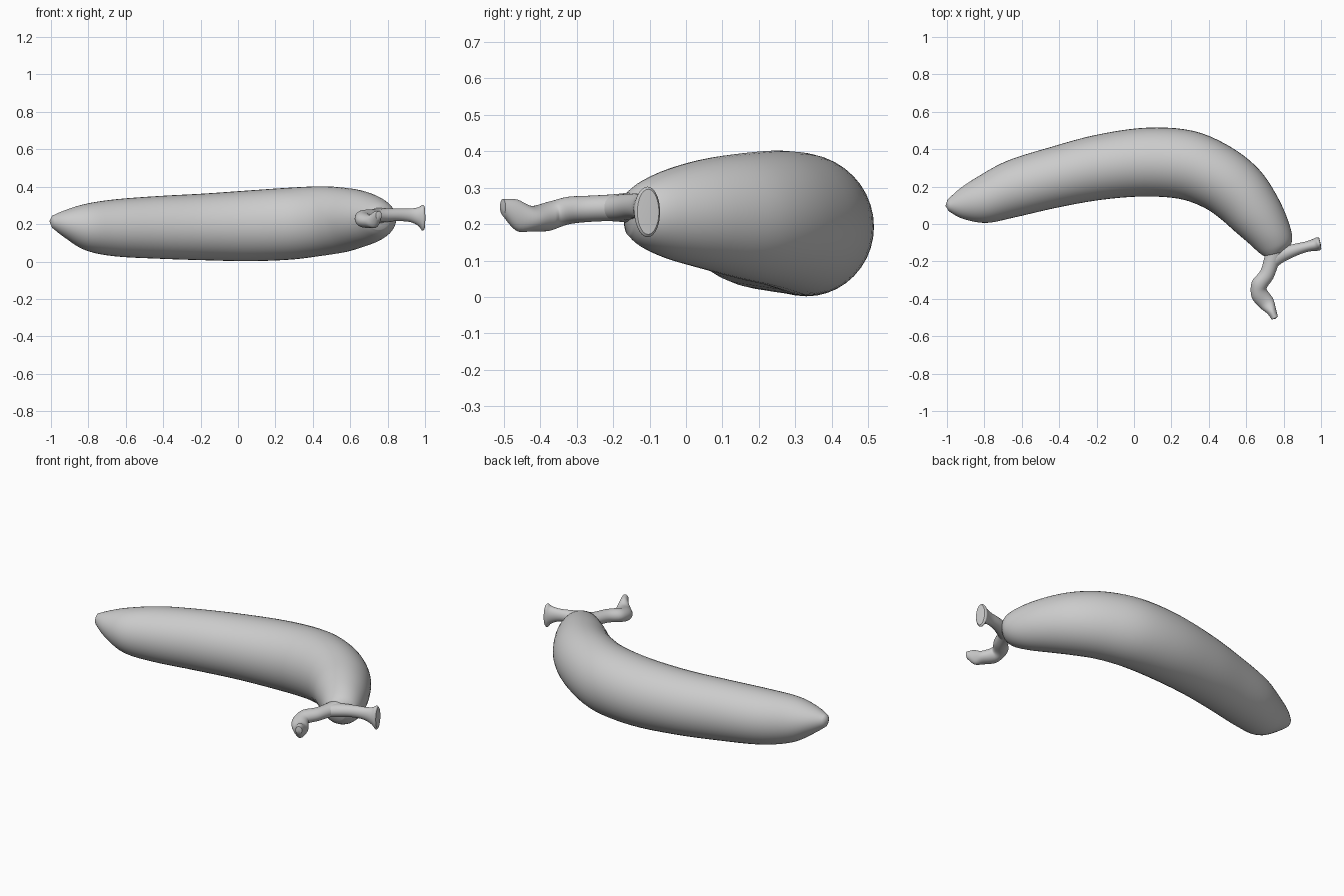
import bpy, bmesh, math
from mathutils import Vector

if "Cube" in bpy.data.objects:
    bpy.data.objects.remove(bpy.data.objects["Cube"])

SIDES, STEPS = 40, 5

grey = bpy.data.materials.new("plain grey")
grey.diffuse_color = (0.6, 0.6, 0.6, 1)
grey.use_nodes = True
grey.node_tree.nodes["Principled BSDF"].inputs["Base Color"].default_value = grey.diffuse_color


def smooth_rows(rows):
    """Catmull-Rom interpolation through rows of numbers."""
    out = []
    for i in range(len(rows) - 1):
        a, b, c, d = (rows[max(0, min(len(rows) - 1, i + k))] for k in (-1, 0, 1, 2))
        for s in range(STEPS):
            t = s / STEPS
            out.append([0.5 * (2 * q + (r - p) * t + (2 * p - 5 * q + 4 * r - u) * t * t
                               + (3 * q - p - 3 * r + u) * t ** 3)
                        for p, q, r, u in zip(a, b, c, d)])
    return out + [list(rows[-1])]


def loft(name, rows, bulge=0.0):
    """Rows: left x, y, right x, y, top z, bottom z of each cross-section."""
    bm = bmesh.new()
    rings, centres = [], []
    for ox, oy, ix, iy, zt, zb in smooth_rows(rows):
        mid = Vector(((ox + ix) / 2, (oy + iy) / 2, (zt + zb) / 2))
        side = Vector(((ox - ix) / 2, (oy - iy) / 2, 0))
        up = Vector((0, 0, (zt - zb) / 2))
        angles = [2 * math.pi * k / SIDES for k in range(SIDES)]
        rings.append([bm.verts.new(mid + side * math.cos(a) + up * math.sin(a)) for a in angles])
        centres.append(mid)
    for r0, r1 in zip(rings, rings[1:]):
        for k in range(SIDES):
            n = (k + 1) % SIDES
            bm.faces.new((r0[k], r0[n], r1[n], r1[k]))
    # close both ends with slightly domed fans
    for ring, c, prev in ((rings[0], centres[0], centres[1]), (rings[-1], centres[-1], centres[-2])):
        tip = bm.verts.new(c + (c - prev).normalized() * bulge)
        for k in range(SIDES):
            bm.faces.new((ring[k], ring[(k + 1) % SIDES], tip))
    bmesh.ops.recalc_face_normals(bm, faces=bm.faces)
    mesh = bpy.data.meshes.new(name)
    bm.to_mesh(mesh)
    bm.free()
    obj = bpy.data.objects.new(name, mesh)
    bpy.context.collection.objects.link(obj)
    mesh.materials.append(grey)
    bpy.ops.object.select_all(action='DESELECT')
    obj.select_set(True)
    bpy.context.view_layer.objects.active = obj
    bpy.ops.object.shade_smooth_by_angle(angle=math.radians(40))
    return obj


def tube(name, path, bulge=0.0):
    """Path points: x, y, z, half width, half height."""
    rows = []
    for i, (x, y, z, w, h) in enumerate(path):
        a, b = path[max(0, i - 1)], path[min(len(path) - 1, i + 1)]
        d = Vector((b[0] - a[0], b[1] - a[1])).normalized()
        rows.append((x - d.y * w, y + d.x * w, x + d.y * w, y - d.x * w, z + h, z - h))
    return loft(name, rows, bulge)


# fruit: outer edge, inner edge, top and bottom along the curve
loft("fruit_body", [
    (-0.997, 0.13, -0.990, 0.068, 0.245, 0.180),
    (-0.93, 0.19, -0.915, 0.028, 0.275, 0.125),
    (-0.84, 0.25, -0.79, 0.006, 0.308, 0.060),
    (-0.68, 0.337, -0.64, 0.035, 0.332, 0.028),
    (-0.45, 0.41, -0.40, 0.09, 0.350, 0.015),
    (-0.20, 0.477, -0.17, 0.13, 0.363, 0.007),
    (0.07, 0.515, 0.05, 0.147, 0.380, 0.002),
    (0.32, 0.497, 0.24, 0.135, 0.395, 0.010),
    (0.52, 0.41, 0.37, 0.09, 0.402, 0.030),
    (0.67, 0.29, 0.46, 0.03, 0.395, 0.050),
    (0.77, 0.14, 0.54, -0.04, 0.378, 0.078),
    (0.83, 0.00, 0.61, -0.10, 0.350, 0.106),
    (0.845, -0.09, 0.665, -0.15, 0.318, 0.138),
    (0.81, -0.145, 0.695, -0.172, 0.290, 0.170)], 0.015)

# stalk: bent branch toward the front, starting inside the fruit
tube("stalk_front_branch", [
    (0.76, -0.13, 0.245, 0.055, 0.045),
    (0.735, -0.20, 0.245, 0.042, 0.037),
    (0.71, -0.27, 0.242, 0.040, 0.036),
    (0.67, -0.325, 0.237, 0.043, 0.038),
    (0.672, -0.375, 0.222, 0.046, 0.040),
    (0.71, -0.425, 0.215, 0.042, 0.035),
    (0.735, -0.465, 0.225, 0.027, 0.043),
    (0.753, -0.503, 0.247, 0.018, 0.022)], 0.005)

# stalk: side branch with a tall flared end
tube("stalk_side_branch", [
    (0.71, -0.235, 0.243, 0.030, 0.030),
    (0.77, -0.175, 0.246, 0.040, 0.036),
    (0.85, -0.142, 0.250, 0.033, 0.034),
    (0.92, -0.122, 0.247, 0.028, 0.036),
    (0.965, -0.112, 0.240, 0.033, 0.050),
    (0.985, -0.106, 0.234, 0.036, 0.069),
    (0.996, -0.104, 0.234, 0.030, 0.062)], 0.002)
